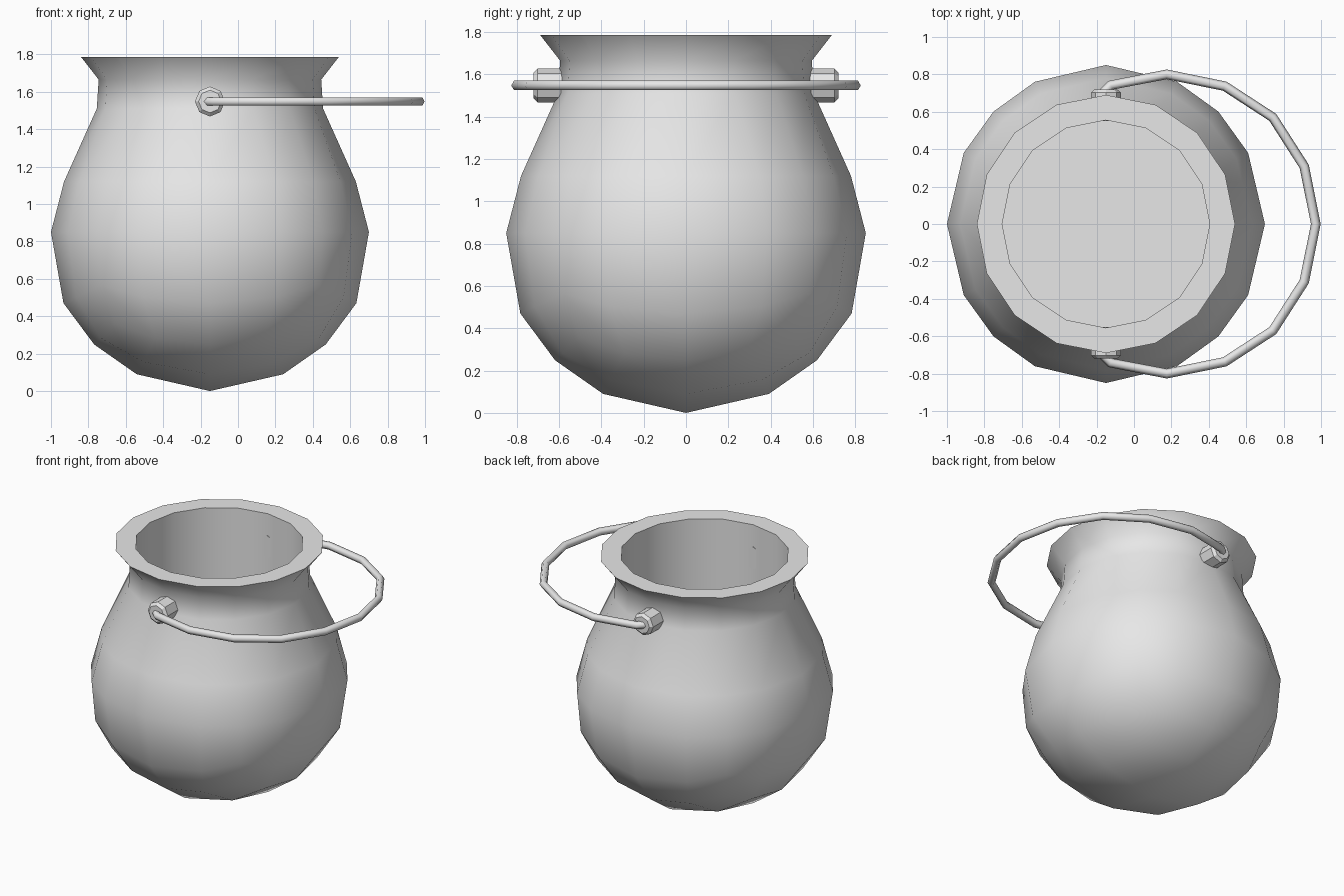
import bpy, bmesh, math
from mathutils import Matrix, Vector

cube = bpy.data.objects.get("Cube")
if cube:
    bpy.data.objects.remove(cube, do_unlink=True)

AXIS_X = -0.15     # pot centre line
HANDLE_Z = 1.548

metal = bpy.data.materials.new("plain grey")
metal.use_nodes = True
GREY = (0.8, 0.8, 0.8, 1)
metal.diffuse_color = GREY
metal.node_tree.nodes["Principled BSDF"].inputs["Base Color"].default_value = GREY


def finish(obj, angle):
    """Assign the material and smooth all but the sharp edges."""
    obj.data.materials.clear()
    obj.data.materials.append(metal)
    bpy.ops.object.select_all(action='DESELECT')
    obj.select_set(True)
    bpy.context.view_layer.objects.active = obj
    bpy.ops.object.shade_smooth_by_angle(angle=math.radians(angle))


def add_object(name, data):
    obj = bpy.data.objects.new(name, data)
    bpy.context.collection.objects.link(obj)
    return obj


def mesh_from(name, bm):
    bmesh.ops.recalc_face_normals(bm, faces=bm.faces[:])
    mesh = bpy.data.meshes.new(name)
    bm.to_mesh(mesh)
    bm.free()
    return add_object(name, mesh)


# Pot: lower half of a rounded cube
bm = bmesh.new()
bmesh.ops.create_cube(bm, size=2)
bmesh.ops.subdivide_edges(bm, edges=bm.edges[:], cuts=3, use_grid_fill=True)
bmesh.ops.delete(bm, geom=[v for v in bm.verts if v.co.z > 0.01], context='VERTS')
for v in bm.verts:
    widen = 1.03 if v.co.z < -0.01 else 1
    p = v.co.normalized() * 0.85
    v.co = (p.x * widen, p.y * widen, p.z + 0.85)

# Shoulder, neck, flared rim and inner wall: radius, height
rings = [(0.78, 1.12), (0.605, 1.51), (0.595, 1.665),
         (0.69, 1.787), (0.555, 1.787), (0.555, 0.8)]
loop = [e for e in bm.edges if e.is_boundary]
step = math.pi / 8
for radius, z in rings:
    new = bmesh.ops.extrude_edge_only(bm, edges=loop)["geom"]
    loop = [g for g in new if isinstance(g, bmesh.types.BMEdge) and g.is_boundary]
    for v in (g for g in new if isinstance(g, bmesh.types.BMVert)):
        a = math.atan2(v.co.y, v.co.x)
        if z != rings[0][1]:
            a = round(a / step) * step
        v.co = (radius * math.cos(a), radius * math.sin(a), z)
bmesh.ops.edgeloop_fill(bm, edges=loop)
pot = mesh_from("pot", bm)
pot.location.x = AXIS_X
finish(pot, 60)

# Knobs: eight-sided studs with a chamfered outer end
for name, side in (("front_knob", -1), ("back_knob", 1)):
    bm = bmesh.new()
    bmesh.ops.create_cone(bm, cap_ends=True, segments=8, radius1=0.08,
                          radius2=0.08, depth=0.17)
    outer = [e for e in bm.edges if all(v.co.z > 0 for v in e.verts)]
    bmesh.ops.bevel(bm, geom=outer, offset=0.018, segments=1, affect='EDGES')
    bm.transform(Matrix.Rotation(-side * math.pi / 2, 4, 'X'))
    knob = mesh_from(name, bm)
    knob.location = (AXIS_X, side * 0.635, HANDLE_Z)
    finish(knob, 30)

# Handle: a hoop swung down to one side, mirrored front to back
half = [(-0.165, 0.70), (-0.125, 0.742), (0.175, 0.80), (0.485, 0.737),
        (0.742, 0.57), (0.91, 0.308)]
path = half + [(0.972, 0)] + [(x, -y) for x, y in reversed(half)]
curve = bpy.data.curves.new("handle", 'CURVE')
curve.dimensions = '3D'
curve.bevel_depth = 0.026
curve.bevel_resolution = 1
curve.use_fill_caps = True
spline = curve.splines.new('POLY')
spline.points.add(len(path) - 1)
for point, (x, y) in zip(spline.points, path):
    point.co = (x, y, HANDLE_Z, 1)
handle = add_object("handle", curve)
bpy.ops.object.select_all(action='DESELECT')
handle.select_set(True)
bpy.context.view_layer.objects.active = handle
bpy.ops.object.convert(target='MESH')
finish(bpy.context.view_layer.objects.active, 65)
